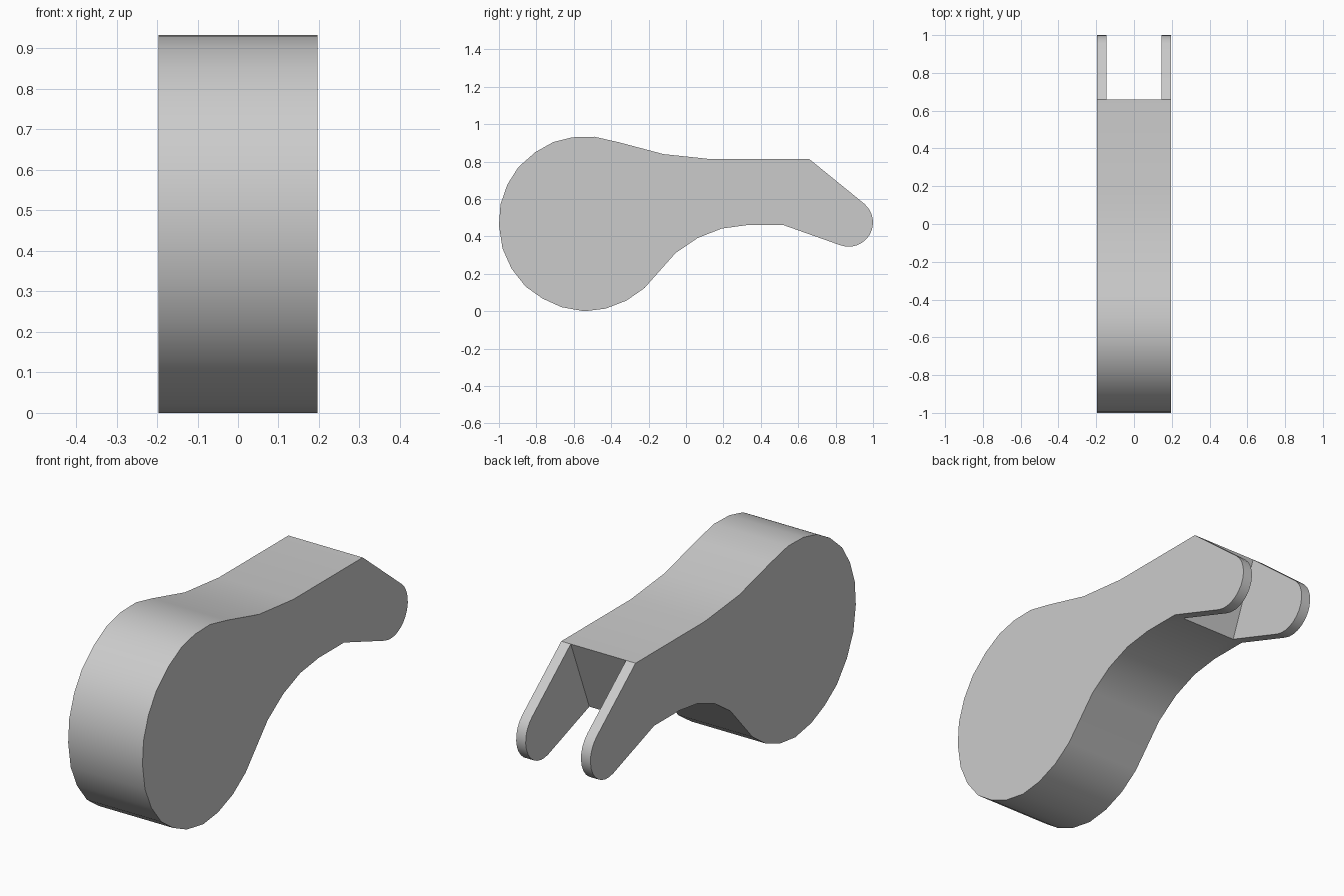
import bpy
import bmesh
import math

cube = bpy.data.objects.get("Cube")
if cube:
    bpy.data.objects.remove(cube, do_unlink=True)

W = 0.196   # half width of the lever
S = 0.146   # half width of the slot between the prongs

# Body outline (y, z), from the lower slot corner clockwise to the upper one
body = [(0.52, 0.461), (0.329, 0.461), (0.19, 0.442), (0.061, 0.391), (-0.056, 0.311),
        (-0.222, 0.124), (-0.318, 0.057), (-0.43, 0.014), (-0.543, 0.0), (-0.666, 0.022),
        (-0.767, 0.068), (-0.858, 0.132), (-0.933, 0.228), (-0.981, 0.335), (-1.0, 0.458),
        (-0.992, 0.571), (-0.955, 0.678), (-0.896, 0.771), (-0.805, 0.851), (-0.709, 0.905),
        (-0.607, 0.93), (-0.49, 0.933), (-0.361, 0.904), (-0.12, 0.84), (0.136, 0.813),
        (0.66, 0.813)]

# Prong outline: rounded tip between the two slot corners
tip = []
for i in range(13):
    a = math.radians(50 - 160 * i / 12)
    tip.append((0.87 + 0.13 * math.cos(a), 0.475 + 0.13 * math.sin(a)))
prong = [body[-1]] + tip + [body[0]]

bm = bmesh.new()


def cap(outline, x):
    bm.faces.new([bm.verts.new((x, y, z)) for y, z in outline])


def skin(path, x0, x1):
    for (ya, za), (yb, zb) in zip(path, path[1:]):
        bm.faces.new([bm.verts.new(c) for c in
                      ((x0, ya, za), (x1, ya, za), (x1, yb, zb), (x0, yb, zb))])


# Rim of the body, slot wall, prong rims
for x0, x1 in ((-W, -S), (-S, S), (S, W)):
    skin(body, x0, x1)
skin([body[-1], body[0]], -S, S)
for side in (-1, 1):
    skin(prong, side * S, side * W)
    cap(prong, side * S)             # inner prong face
    cap(body + tip, side * W)        # full outer side

bmesh.ops.remove_doubles(bm, verts=bm.verts, dist=1e-5)
bmesh.ops.recalc_face_normals(bm, faces=bm.faces)
mesh = bpy.data.meshes.new("forked_lever")
bm.to_mesh(mesh)
bm.free()

lever = bpy.data.objects.new("forked_lever", mesh)
bpy.context.collection.objects.link(lever)

# Plain grey material
grey = bpy.data.materials.new("light_grey")
grey.use_nodes = True
colour = (0.6, 0.6, 0.6, 1.0)
grey.diffuse_color = colour
grey.node_tree.nodes["Principled BSDF"].inputs["Base Color"].default_value = colour
mesh.materials.append(grey)

# Smooth rims with sharp side edges
bpy.ops.object.select_all(action='DESELECT')
lever.select_set(True)
bpy.context.view_layer.objects.active = lever
bpy.ops.object.shade_smooth_by_angle(angle=math.radians(30))
